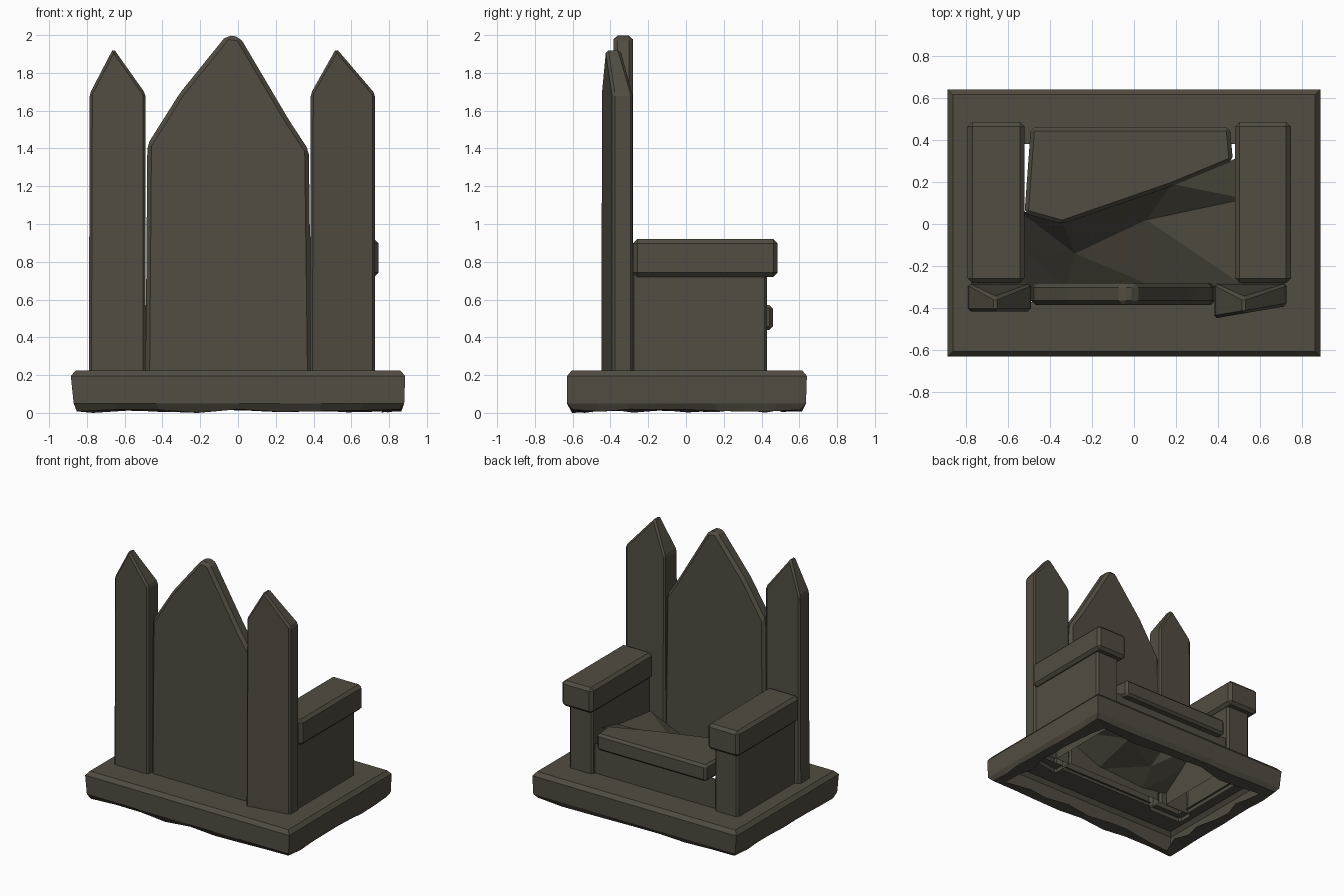
import bpy, bmesh, random
from mathutils import Vector

if "Cube" in bpy.data.objects:
    bpy.data.objects.remove(bpy.data.objects["Cube"])

random.seed(4)
stone = bpy.data.materials.new("dark stone")
stone.diffuse_color = (0.084, 0.073, 0.054, 1)
stone.use_nodes = True
stone.node_tree.nodes["Principled BSDF"].inputs["Base Color"].default_value = stone.diffuse_color
LOW = 0.18  # hidden foot of the parts, sunk into the base


def finish(bm, name, bevel=0.0, open_below=None):
    bmesh.ops.recalc_face_normals(bm, faces=bm.faces)
    if bevel:
        bmesh.ops.bevel(bm, geom=list(bm.edges), offset=bevel, segments=1,
                        profile=0.5, affect='EDGES', clamp_overlap=True)
    if open_below is not None:
        gone = [f for f in bm.faces if f.calc_center_median().z < open_below]
        bmesh.ops.delete(bm, geom=gone, context='FACES')
    me = bpy.data.meshes.new(name)
    bm.to_mesh(me)
    bm.free()
    me.materials.append(stone)
    ob = bpy.data.objects.new(name, me)
    bpy.context.collection.objects.link(ob)
    return ob


def prism(points, offset):
    """Closed solid from a flat outline pushed along an offset."""
    bm = bmesh.new()
    face = bm.faces.new([bm.verts.new(p) for p in points])
    ext = bmesh.ops.extrude_face_region(bm, geom=[face], use_keep_orig=True)
    moved = [g for g in ext['geom'] if isinstance(g, bmesh.types.BMVert)]
    bmesh.ops.translate(bm, verts=moved, vec=Vector(offset))
    return bm, moved


def block(name, x0, x1, y0, y1, z0, z1, bevel=0.02, open_below=None):
    pts = [(x0, y0, z0), (x1, y0, z0), (x1, y1, z0), (x0, y1, z0)]
    bm, _ = prism(pts, (0, 0, z1 - z0))
    return finish(bm, name, bevel, open_below)


# Base plinth: hollow shell with a worn, open underside
def ring(bm, x0, x1, y0, y1, z, wear=0.0, drop=0.0):
    corners = [(x0, y0), (x1, y0), (x1, y1), (x0, y1)]
    out = []
    for i in range(4):
        a, b = Vector(corners[i]), Vector(corners[(i + 1) % 4])
        for k in range(8):
            p = a.lerp(b, k / 8)
            out.append(bm.verts.new((p.x + random.uniform(-wear, wear),
                                     p.y + random.uniform(-wear, wear),
                                     z - random.uniform(0, drop))))
    return out


bm = bmesh.new()
rings = [ring(bm, -0.75, 0.76, -0.51, 0.52, 0.02, 0.035, 0.02),
         ring(bm, -0.85, 0.86, -0.60, 0.61, 0.02, 0.004, 0.015),
         ring(bm, -0.87, 0.88, -0.63, 0.635, 0.05),
         ring(bm, -0.885, 0.885, -0.63, 0.64, 0.195),
         ring(bm, -0.86, 0.86, -0.605, 0.615, 0.225),
         ring(bm, -0.735, 0.695, -0.37, 0.38, 0.225)]
rings[0][0].co.z = rings[1][3].co.z = 0.0
for a, b in zip(rings, rings[1:]):
    for i in range(len(a)):
        j = (i + 1) % len(a)
        bm.faces.new([a[i], a[j], b[j], b[i]])
finish(bm, "base_plinth")

# Tall backrest slab with a broken pointed arch
outline = [(-0.49, LOW), (0.39, LOW), (0.375, 1.39), (0.27, 1.55), (0.01, 1.99),
           (-0.06, 2.0), (-0.31, 1.69), (-0.36, 1.61), (-0.48, 1.42)]
bm, _ = prism([(x, -0.385, z) for x, z in outline], (0, 0.105, 0))
finish(bm, "backrest_slab", 0.022, 0.21)

# Pointed side pillars; the tip leans to the outer face
for name, x0, x1, peak, y0, skew in (("left_pillar", -0.79, -0.49, -0.66, -0.415, 0.0),
                                     ("right_pillar", 0.38, 0.725, 0.52, -0.42, 0.17)):
    outline = [(x0, LOW), (x1, LOW), (x1, 1.69), (peak, 1.93), (x0 + 0.005, 1.69)]
    bm, inner = prism([(x, y0 + skew * (x - 0.55), z) for x, z in outline], (0, 0.14, 0))
    for v in inner:
        v.co.y = -0.35 if v.co.z > 1.8 else -0.28
    finish(bm, name, 0.014, 0.21)

# Armrests: upright block with an overhanging cap
for side, b0, b1, c0, c1 in (("left", -0.75, -0.545, -0.79, -0.52),
                             ("right", 0.51, 0.715, 0.48, 0.745)):
    block(side + "_arm_block", b0, b1, -0.29, 0.43, LOW, 0.75, 0.015, 0.21)
    block(side + "_arm_cap", c0, c1, -0.28, 0.485, 0.72, 0.92, 0.022)

# Seat front wall (single skin, the seat is hollow)
bm = bmesh.new()
wall = [(-0.56, 0.40, LOW), (0.53, 0.40, LOW), (0.53, 0.40, 0.46), (-0.56, 0.40, 0.46)]
bm.faces.new([bm.verts.new(p) for p in wall])
finish(bm, "seat_front")

# Seat slab, broken off diagonally behind
edge = [(-0.49, 0.46), (0.455, 0.46), (0.47, 0.30), (0.18, 0.18), (-0.34, 0.0), (-0.52, 0.05)]
bm, _ = prism([(x, y, 0.44) for x, y in edge], (0, 0, 0.13))
finish(bm, "seat_slab", 0.018)

# Rubble hollow behind the broken slab
rows = [[(-0.56, 0.07, 0.55), (-0.34, 0.01, 0.55), (0.18, 0.19, 0.55), (0.53, 0.33, 0.55)],
        [(-0.56, -0.10, 0.42), (-0.28, -0.14, 0.36), (0.06, 0.02, 0.40), (0.53, 0.12, 0.50)],
        [(-0.56, -0.30, 0.28), (-0.32, -0.30, 0.24), (0.10, -0.30, 0.27), (0.53, -0.30, 0.45)]]
bm = bmesh.new()
grid = [[bm.verts.new(p) for p in row] for row in rows]
for a, b in zip(grid, grid[1:]):
    for i in range(3):
        bm.faces.new([a[i], b[i], b[i + 1]])
        bm.faces.new([a[i], b[i + 1], a[i + 1]])
finish(bm, "seat_hollow")
